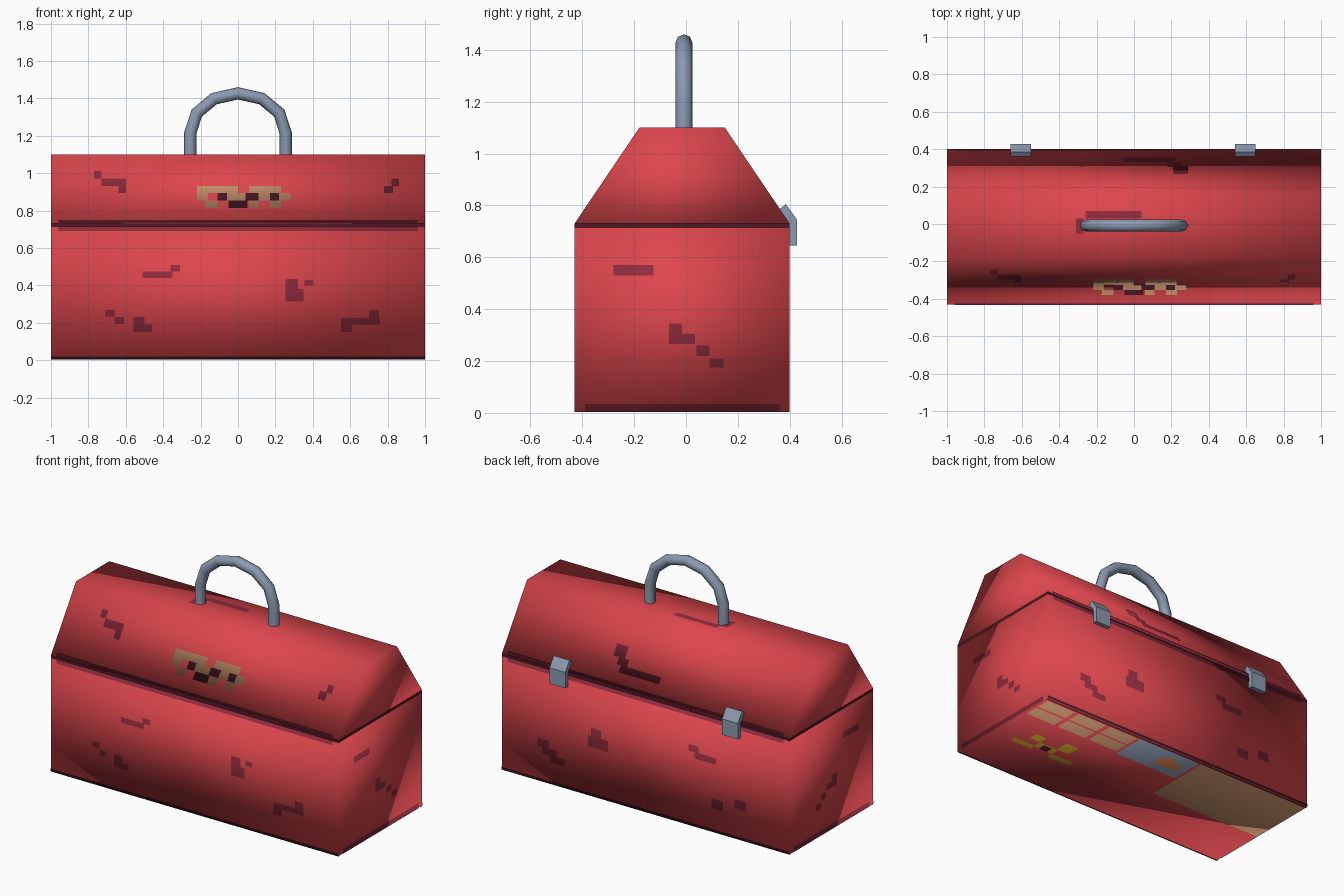
import bpy, bmesh, math
from mathutils import Vector

if "Cube" in bpy.data.objects:
    bpy.data.objects.remove(bpy.data.objects["Cube"])


def mat(name, r, g, b):
    m = bpy.data.materials.new(name)
    m.diffuse_color = [(c / 255) ** 2.2 for c in (r, g, b)] + [1]
    m.use_nodes = True
    m.node_tree.nodes["Principled BSDF"].inputs["Base Color"].default_value = m.diffuse_color
    return m


RED = mat("red_paint", 220, 72, 78)
MAROON = mat("worn_maroon", 143, 47, 63)
DARK = mat("dark_edge", 80, 32, 44)
STEEL = mat("steel", 138, 153, 175)
TAN = mat("tan", 200, 146, 108)
YELLOW = mat("yellow", 205, 165, 40)
ORANGE = mat("orange", 215, 125, 75)


def prism(name, profile, x0, x1, material, smooth=False):
    """Extrude a (y, z) profile along x."""
    bm = bmesh.new()
    rings = [[bm.verts.new((x, y, z)) for y, z in profile] for x in (x0, x1)]
    n = len(profile)
    for i in range(n):
        j = (i + 1) % n
        bm.faces.new((rings[0][i], rings[0][j], rings[1][j], rings[1][i]))
    for r in rings:
        bm.faces.new(r)
    bmesh.ops.recalc_face_normals(bm, faces=bm.faces)
    me = bpy.data.meshes.new(name)
    bm.to_mesh(me)
    bm.free()
    me.materials.append(material)
    ob = bpy.data.objects.new(name, me)
    bpy.context.collection.objects.link(ob)
    me.shade_smooth() if smooth else me.shade_flat()
    return ob


def paint(name, place, rects, material, centre_z=0.36, half_z=0.36):
    """Thin painted marks; their normals follow the soft shading beneath."""
    verts, faces = [], []
    for a0, b0, a1, b1 in rects:
        q = [Vector(place(a, b)) for a, b in ((a0, b0), (a1, b0), (a1, b1), (a0, b1))]
        n = (q[1] - q[0]).cross(q[2] - q[0])
        if n.dot(sum(q, Vector()) / 4 - Vector((0, 0, centre_z))) < 0:
            q.reverse()
        k = len(verts)
        verts += q
        faces.append((k, k + 1, k + 2, k + 3))
    me = bpy.data.meshes.new(name)
    me.from_pydata(verts, [], faces)
    me.shade_smooth()
    me.materials.append(material)
    me.normals_split_custom_set_from_vertices(
        [Vector((v.x, v.y / 0.42, (v.z - centre_z) / half_z)).normalized() for v in verts])
    bpy.context.collection.objects.link(bpy.data.objects.new(name, me))


# Main box, seam and sloped lid
F, B, S = -0.43, 0.40, 0.73
prism("box_body", [(F, 0.003), (B, 0.003), (B, 0.715), (F, 0.715)], -1, 1, RED, True)
prism("lid_seam", [(F, 0.715), (B, 0.715), (B, S), (F, S)], -1, 1, DARK)
prism("lid", [(F, S), (B, S), (0.15, 1.1), (-0.18, 1.1)], -1, 1, RED, True)

# Hinges on the back
for side, x in (("right", 0.595), ("left", -0.605)):
    prism("hinge_" + side, [(0.36, 0.785), (0.385, 0.805), (0.428, 0.745),
                            (0.428, 0.645), (0.395, 0.645), (0.395, 0.73)],
          x - 0.055, x + 0.055, STEEL)

# Carry handle: arched tube
cu = bpy.data.curves.new("handle", 'CURVE')
cu.dimensions = '3D'
cu.bevel_depth = 0.033
cu.bevel_resolution = 2
cu.use_fill_caps = True
path = [(-0.255, 1.08)]
path += [(-0.255 * math.cos(math.pi * i / 6), 1.215 + 0.212 * math.sin(math.pi * i / 6))
         for i in range(7)]
path += [(0.255, 1.08)]
sp = cu.splines.new('POLY')
sp.points.add(len(path) - 1)
for p, (x, z) in zip(sp.points, path):
    p.co = (x, -0.008, z, 1)
cu.materials.append(STEEL)
handle = bpy.data.objects.new("handle", cu)
bpy.context.collection.objects.link(handle)
bpy.context.view_layer.objects.active = handle
handle.select_set(True)
bpy.ops.object.convert(target='MESH')
bpy.ops.object.shade_smooth_by_angle(angle=math.radians(50))

# Surface placements, each a hair off its face
E = 0.003
front = lambda x, z: (x, F - E, z)
back = lambda x, z: (x, B + E, z)
right = lambda y, z: (1 + E, y, z)
left = lambda y, z: (-1 - E, y, z)
top = lambda x, y: (x, y, 1.1 + E)
under = lambda x, y: (x, y, 0.0015)
under_top = lambda x, y: (x, y, 0.0)
lid_front = lambda x, z: (x, F + (z - S) * 0.25 / 0.37 - E, z + E)
lid_back = lambda x, z: (x, B - (z - S) * 0.25 / 0.37 + E, z + E)

# Worn edges along the seam and base
for tag, body, slope in (("front", front, lid_front), ("back", back, lid_back)):
    paint("seam_wear_" + tag, body, [(-0.96, 0.69, 0.96, 0.715)], MAROON)
    paint("lid_wear_" + tag, slope, [(-0.96, 0.731, 0.96, 0.748)], MAROON, 0.91, 0.19)
    paint("base_edge_" + tag, body, [(-1, 0.003, 1, 0.02)], DARK)

# Chipped paint on both ends
for tag, end in (("right", right), ("left", left)):
    paint("end_chips_" + tag, end, [
        (-0.39, 0.003, 0.36, 0.035), (-0.28, 0.53, -0.125, 0.57),
        (-0.065, 0.265, 0.035, 0.305), (-0.065, 0.305, -0.015, 0.345),
        (0.04, 0.22, 0.09, 0.26), (0.09, 0.175, 0.145, 0.21)], MAROON)

# Chipped paint on front, back, lid and top
paint("front_chips", front, [
    (-0.51, 0.44, -0.35, 0.475), (-0.36, 0.475, -0.31, 0.51),
    (0.255, 0.315, 0.35, 0.38), (0.255, 0.38, 0.32, 0.435), (0.355, 0.4, 0.4, 0.43),
    (-0.71, 0.235, -0.66, 0.27), (-0.66, 0.195, -0.61, 0.23),
    (-0.56, 0.15, -0.46, 0.19), (-0.56, 0.19, -0.5, 0.23),
    (0.55, 0.15, 0.61, 0.19), (0.55, 0.19, 0.76, 0.225), (0.7, 0.225, 0.755, 0.27)], MAROON)
paint("back_chips", back, [
    (0.67, 0.22, 0.75, 0.27), (0.62, 0.18, 0.72, 0.22), (0.56, 0.14, 0.66, 0.18),
    (0.26, 0.31, 0.40, 0.38), (0.31, 0.38, 0.38, 0.43),
    (-0.37, 0.47, -0.3, 0.51), (-0.49, 0.43, -0.34, 0.47),
    (-0.54, 0.15, -0.46, 0.21), (-0.7, 0.19, -0.62, 0.25)], MAROON)
paint("lid_front_chips", lid_front, [
    (-0.77, 0.97, -0.73, 1.01), (-0.73, 0.93, -0.6, 0.97), (-0.64, 0.89, -0.6, 0.93),
    (0.78, 0.89, 0.83, 0.93), (0.82, 0.93, 0.86, 0.97)], MAROON, 0.91, 0.19)
paint("lid_back_chips", lid_back, [
    (-0.06, 0.8, 0.22, 0.835), (0.18, 0.835, 0.25, 0.87), (0.21, 0.87, 0.29, 0.93)],
    MAROON, 0.91, 0.19)
paint("top_chips", top, [(-0.26, 0.03, 0.04, 0.07), (-0.31, -0.05, -0.27, 0.03)],
      MAROON, 0.91, 0.19)

# Peeling tan sticker on the lid front
paint("sticker", lid_front, [
    (-0.22, 0.85, -0.16, 0.93), (-0.16, 0.89, 0.0, 0.93), (-0.17, 0.81, -0.11, 0.85),
    (-0.06, 0.85, 0.04, 0.89), (0.06, 0.89, 0.23, 0.93), (0.11, 0.85, 0.17, 0.89),
    (0.06, 0.81, 0.11, 0.85), (0.17, 0.81, 0.23, 0.85), (0.22, 0.85, 0.28, 0.89)],
    TAN, 0.91, 0.19)
paint("sticker_holes", lid_front, [
    (-0.11, 0.85, -0.06, 0.89), (-0.05, 0.81, 0.05, 0.85), (0.04, 0.85, 0.11, 0.89),
    (0.17, 0.85, 0.22, 0.89)], DARK, 0.91, 0.19)

# Patches on the underside
paint("underside_tan", under, [(-1, -0.06, -0.2, 0.395)] + [
    (0.77 - 0.24 * i, y, 0.98 - 0.24 * i, y + 0.09) for i in range(3) for y in (0.18, 0.285)],
    TAN)
paint("underside_grey", under, [(-0.18, 0.16, 0.27, 0.38)], STEEL)
paint("underside_orange", under_top, [(-0.13, 0.22, 0.04, 0.29), (-0.06, 0.29, 0.01, 0.33)], ORANGE)
paint("underside_yellow", under, [
    (0.56, -0.09, 0.70, -0.03), (0.70, -0.12, 0.85, -0.08), (0.70, -0.03, 0.78, 0.03),
    (0.48, -0.03, 0.57, 0.06), (0.39, -0.13, 0.56, -0.09)], YELLOW)
paint("underside_spot", under_top, [(0.60, -0.09, 0.66, -0.04)], DARK)
paint("underside_edge", under_top, [(-1, 0.385, 1, 0.4), (-1, F, 1, F + 0.012)], DARK)
